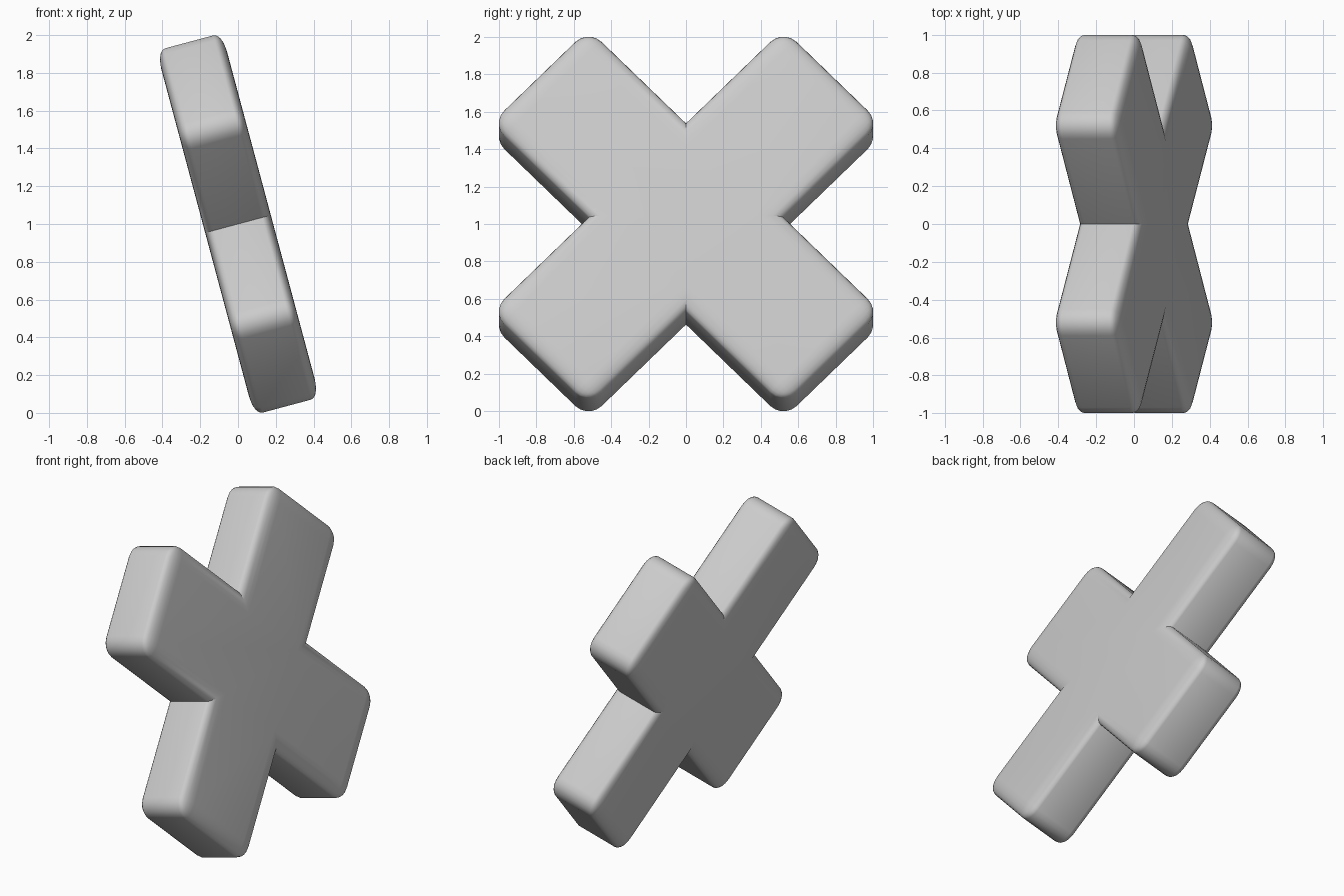
import bpy, bmesh, math
from mathutils import Matrix

if "Cube" in bpy.data.objects:
    bpy.data.objects.remove(bpy.data.objects["Cube"])

W = 0.368          # half width of each arm
L = 3 * W          # half length of each bar
R = 0.1            # edge rounding
SQUASH = 0.48      # depth squash, applied after rounding

# Plus-shaped outline, one corner group per quarter turn
outline = []
for k in range(4):
    c, s = round(math.cos(k * math.pi / 2)), round(math.sin(k * math.pi / 2))
    for a, b in ((L, -W), (L, W), (W, W)):
        outline.append((c * a - s * b, s * a + c * b))

# Extrude the outline through the depth
bm = bmesh.new()
depth = 0.36 / SQUASH
face = bm.faces.new([bm.verts.new((-depth / 2, y, z)) for y, z in outline])
ext = bmesh.ops.extrude_face_region(bm, geom=[face], use_keep_orig=True)
moved = [v for v in ext["geom"] if isinstance(v, bmesh.types.BMVert)]
bmesh.ops.translate(bm, vec=(depth, 0, 0), verts=moved)
bmesh.ops.recalc_face_normals(bm, faces=bm.faces)

# Round every edge except the four inner corners
inner = lambda v: abs(v.co.y) < W + 0.01 and abs(v.co.z) < W + 0.01
edges = [e for e in bm.edges if not all(inner(v) for v in e.verts)]
bmesh.ops.bevel(bm, geom=edges, offset=R, offset_type='OFFSET', segments=5,
                profile=0.5, affect='EDGES', clamp_overlap=False)

# Squash the depth, turn the plus into a cross, lean it back
bm.transform(Matrix.Translation((0, 0, 1))
             @ Matrix.Rotation(math.radians(-15), 4, 'Y')
             @ Matrix.Rotation(math.radians(45), 4, 'X')
             @ Matrix.Diagonal((SQUASH, 1, 1, 1)))
mesh = bpy.data.meshes.new("cross")
bm.to_mesh(mesh)
bm.free()
cross = bpy.data.objects.new("cross", mesh)
bpy.context.collection.objects.link(cross)
bpy.context.view_layer.objects.active = cross
cross.select_set(True)
bpy.ops.object.shade_smooth_by_angle(angle=math.radians(30))
